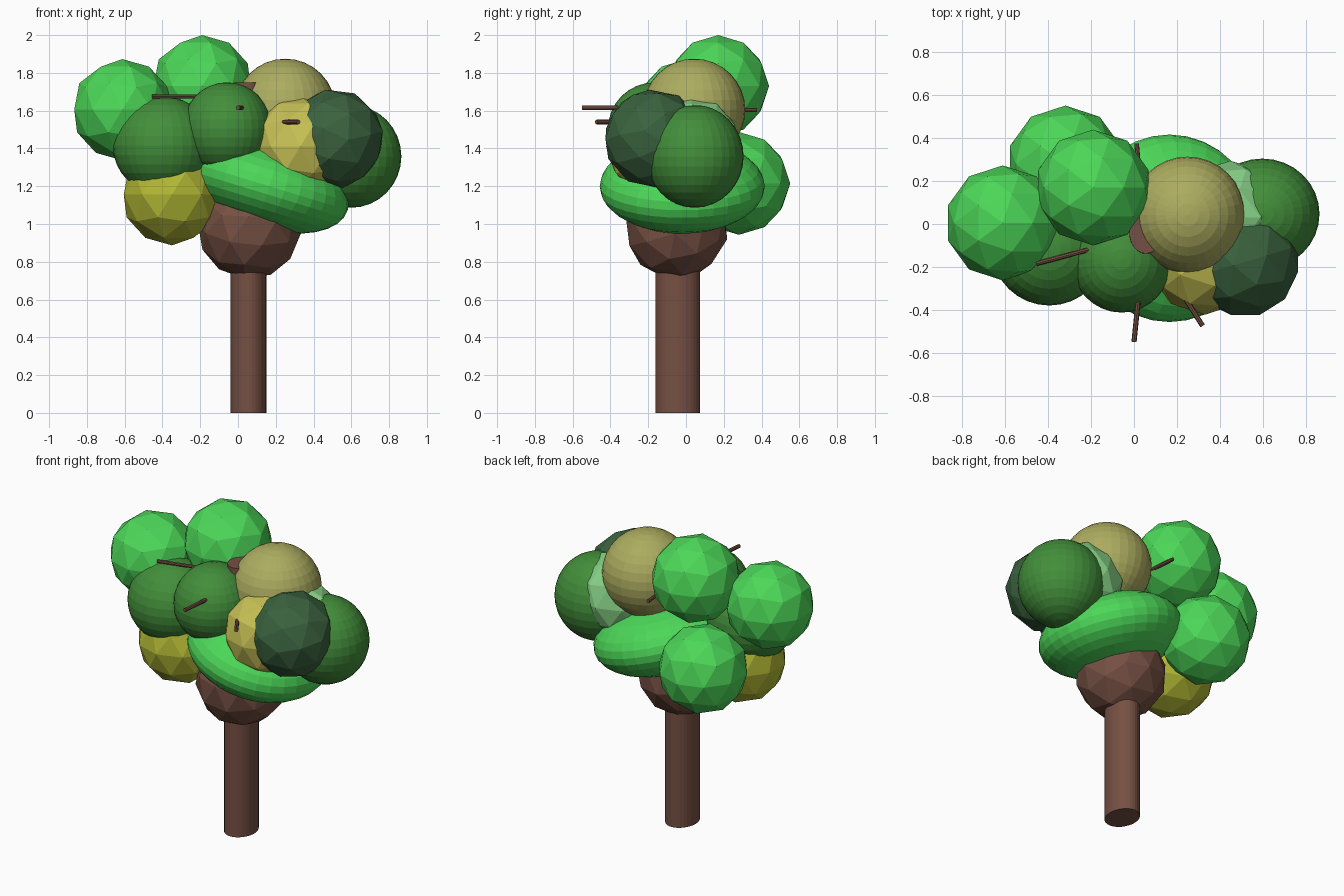
import bpy, math
from mathutils import Vector

if "Cube" in bpy.data.objects:
    bpy.data.objects.remove(bpy.data.objects["Cube"])


def material(name, r, g, b):
    def lin(c):
        c /= 255
        return c / 12.92 if c <= 0.04045 else ((c + 0.055) / 1.055) ** 2.4
    m = bpy.data.materials.new(name)
    m.diffuse_color = (lin(r), lin(g), lin(b), 1)
    m.use_nodes = True
    m.node_tree.nodes["Principled BSDF"].inputs["Base Color"].default_value = m.diffuse_color
    return m


BARK = material("brown_bark", 118, 80, 67)
BRIGHT = material("bright_green", 76, 215, 88)
DARK = material("leaf_green", 66, 142, 58)
DEEP = material("deep_green", 58, 98, 62)
KHAKI = material("khaki", 172, 172, 96)
LIME = material("yellow_green", 178, 184, 52)
GOLD = material("golden_yellow", 198, 192, 84)
PALE = material("pale_green", 135, 210, 135)


def finish(name, mat, scale=(1, 1, 1), rot=(0, 0, 0)):
    ob = bpy.context.object
    ob.name = name
    ob.scale = scale
    ob.rotation_euler = [math.radians(a) for a in rot]
    ob.data.materials.append(mat)
    return ob


def facet_ball(name, loc, r, mat, rot=(0, 0, 0)):
    bpy.ops.mesh.primitive_ico_sphere_add(subdivisions=2, radius=r, location=loc)
    return finish(name, mat, rot=rot)


def round_ball(name, loc, size, mat, rot=(0, 0, 0)):
    bpy.ops.mesh.primitive_uv_sphere_add(segments=32, ring_count=16, radius=1, location=loc)
    return finish(name, mat, size, rot)


def twig(name, start, end, r):
    a, b = Vector(start), Vector(end)
    bpy.ops.mesh.primitive_cylinder_add(vertices=8, radius=r, depth=(b - a).length, location=(a + b) / 2)
    ob = finish(name, BARK)
    ob.rotation_euler = (b - a).to_track_quat('Z', 'Y').to_euler()


# Oval trunk: straight lower part, narrower upper part reaching the crown top
bpy.ops.mesh.primitive_cylinder_add(vertices=32, radius=1, depth=1.0, location=(0.055, -0.043, 0.5))
finish("trunk", BARK, (0.095, 0.118, 1))
bpy.ops.mesh.primitive_cone_add(vertices=32, radius1=1, radius2=0.8, depth=0.75, location=(0.055, -0.043, 1.375))
finish("upper_trunk", BARK, (0.095, 0.118, 1))
facet_ball("trunk_crown", (0.06, -0.05, 0.98), 0.275, BARK, (20, 0, 15))

# Bright foliage
facet_ball("left_foliage", (-0.612, 0.005, 1.605), 0.268, BRIGHT)
facet_ball("top_foliage", (-0.19, 0.17, 1.73), 0.27, BRIGHT)
facet_ball("back_foliage", (-0.32, 0.28, 1.215), 0.272, BRIGHT)
round_ball("wide_foliage", (0.165, -0.02, 1.2), (0.435, 0.437, 0.226), BRIGHT, (0, 17, 0))

# Leaf-green foliage
round_ball("front_left_foliage", (-0.395, -0.115, 1.415), (0.268, 0.265, 0.26), DARK)
round_ball("front_foliage", (-0.058, -0.165, 1.505), (0.237, 0.248, 0.245), DARK)
round_ball("right_foliage", (0.598, 0.047, 1.358), (0.267, 0.258, 0.272), DARK)

# Accent foliage
facet_ball("front_right_foliage", (0.51, -0.172, 1.452), 0.264, DEEP, (25, 15, 0))
round_ball("high_foliage", (0.25, 0.043, 1.605), (0.268, 0.271, 0.27), KHAKI)
facet_ball("low_left_foliage", (-0.35, -0.08, 1.155), 0.268, LIME)
facet_ball("inner_front_foliage", (0.33, -0.155, 1.41), 0.268, GOLD)
facet_ball("inner_right_foliage", (0.45, 0.03, 1.41), 0.265, PALE)

# Twigs poking out from the trunk
twigs = [(-0.455, -0.185, 1.675, 0.011), (0.0, -0.55, 1.615, 0.012),
         (0.32, -0.475, 1.54, 0.012), (0.012, 0.375, 1.603, 0.011)]
for i, (x, y, z, r) in enumerate(twigs):
    twig(f"twig_{i + 1}", (0.05, -0.05, z), (x, y, z), r)
